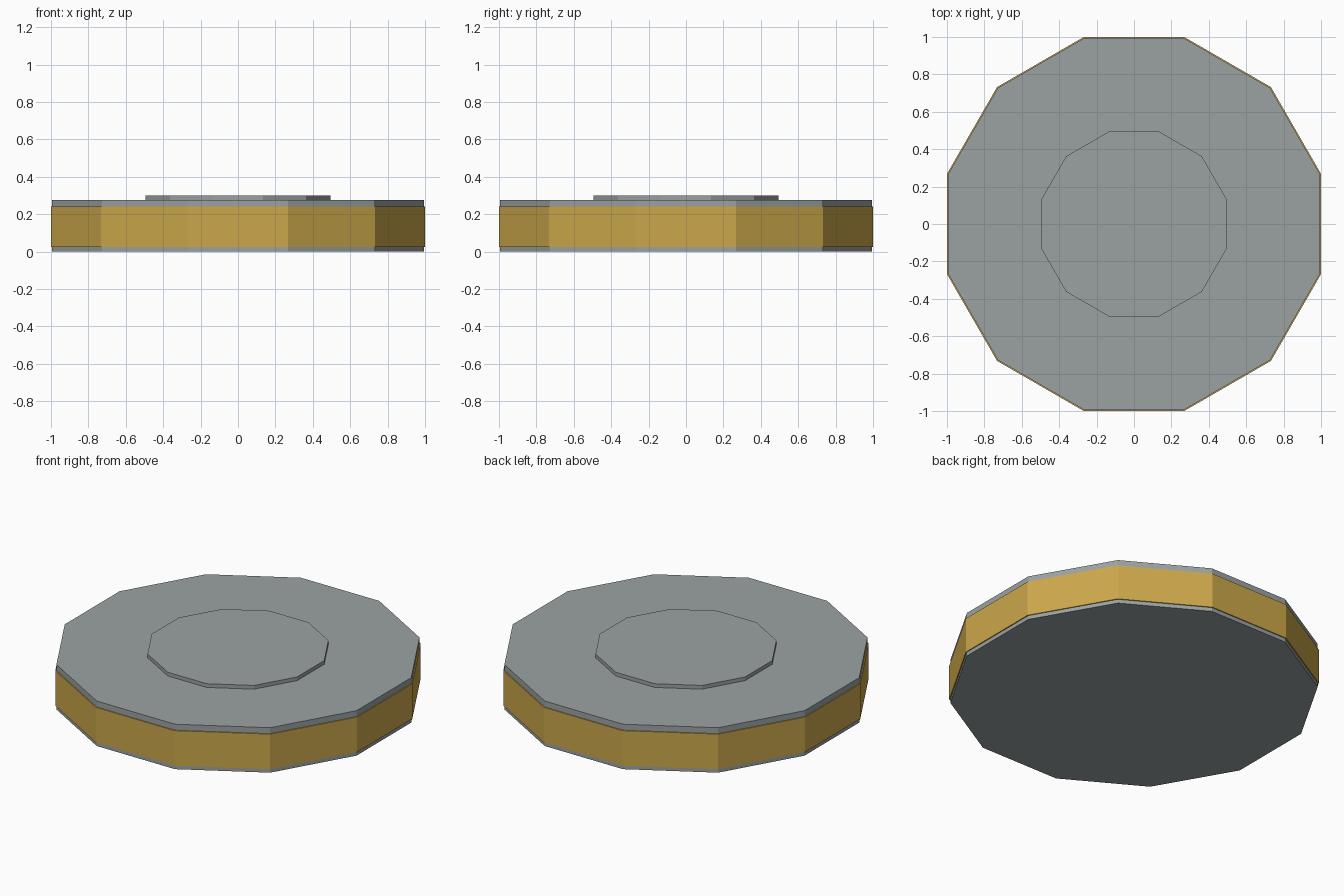
import bpy
import math

cube = bpy.data.objects.get("Cube")
if cube:
    bpy.data.objects.remove(cube, do_unlink=True)

SIDES = 12


def make_material(name, color):
    mat = bpy.data.materials.new(name)
    mat.use_nodes = True
    mat.diffuse_color = color
    mat.node_tree.nodes["Principled BSDF"].inputs["Base Color"].default_value = color
    return mat


def make_disc(name, apothem, bottom, top, mat):
    """Flat-sided disc whose side faces point along the axes."""
    bpy.ops.mesh.primitive_cylinder_add(
        vertices=SIDES,
        radius=apothem / math.cos(math.pi / SIDES),
        depth=top - bottom,
        location=(0, 0, (bottom + top) / 2),
        rotation=(0, 0, math.pi / SIDES),
    )
    disc = bpy.context.object
    disc.name = name
    disc.data.materials.append(mat)
    return disc


grey = make_material("steel grey", (0.33, 0.36, 0.36, 1))
gold = make_material("brass gold", (0.60, 0.39, 0.07, 1))

# Main body, the band around its rim, and the raised centre plate
make_disc("body", 0.994, 0, 0.277, grey)
make_disc("rim_band", 1.0, 0.024, 0.24, gold)
make_disc("centre_plate", 0.495, 0.27, 0.30, grey)
